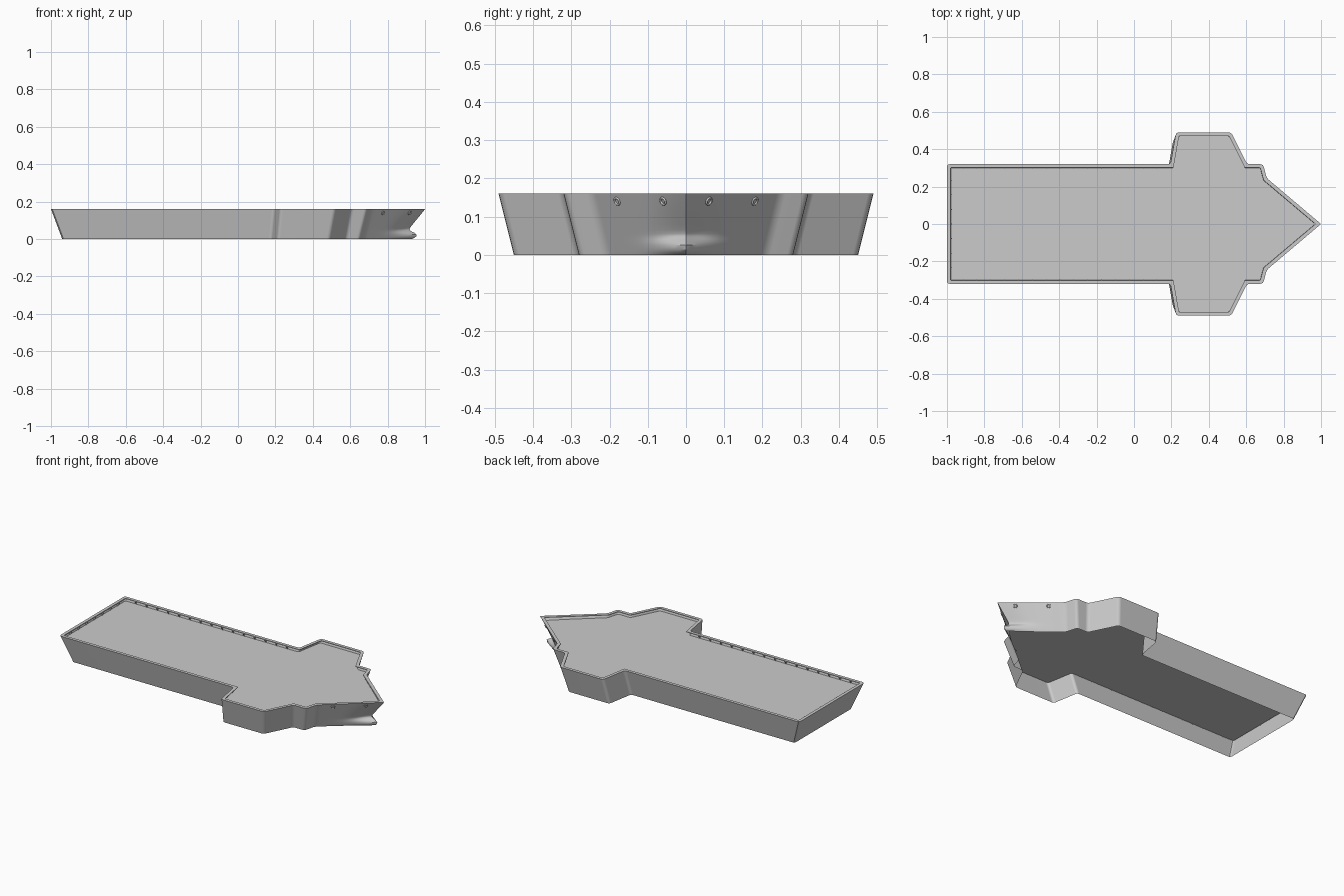
import bpy, bmesh, math
from mathutils import Vector

if "Cube" in bpy.data.objects:
    bpy.data.objects.remove(bpy.data.objects["Cube"])

H, DECK = 0.16, 0.138
# half outlines (stern to bow tip) at the rim and at the open bottom
TOP = [(-1, .32), (.195, .32), (.225, .49), (.52, .49), (.605, .32), (.69, .32), (.71, .245), (1, 0)]
BOT = [(-.94, .28), (.18, .28), (.21, .45), (.49, .45), (.575, .28), (.65, .28), (.67, .205), (.92, 0)]
# stem shape: reach added (bulb) or removed (hollow above it) at each height
STEM = {0: .01, .006: .02, .014: .026, .025: .021, .034: .005, .041: -.013, .048: -.025,
        .055: -.03, .065: -.029, .08: -.025, .11: -.015, DECK: -.006}
BOW_STEPS = 14


def corners(z):
    t = z / H
    return [Vector(b).lerp(Vector(a), t) for a, b in zip(TOP, BOT)]


def offset(pts, d):
    """Half outline moved inward by d with mitred corners."""
    full = [Vector((pts[0].x, -pts[0].y))] + pts + [Vector((pts[-2].x, -pts[-2].y))]
    out = []
    for p, q, r in zip(full, full[1:], full[2:]):
        e, f = (q - p).normalized(), (r - q).normalized()
        n, m = Vector((e.y, -e.x)), Vector((f.y, -f.x))
        out.append(q + (n + m) * d / (1 + n.dot(m)))
    return out


def ring(z, inset=0.0):
    pts = offset(corners(z), inset)
    r = max(.016 - inset * .6, .004)
    half = []
    # small rounded corners
    for i, q in enumerate(pts[:-1]):
        p = pts[i - 1] if i else Vector((q.x, -q.y))
        a = q + (p - q).normalized() * r
        b = q + (pts[i + 1] - q).normalized() * r
        for t in (0, .33, .67, 1):
            half.append(a * (1 - t) ** 2 + q * 2 * t * (1 - t) + b * t * t)
    # finely divided bow, swelling or hollowing near the centreline
    start, tip = half[-1], pts[-1]
    swell = STEM.get(z, 0)
    for i in range(1, BOW_STEPS + 1):
        p = start.lerp(tip, i / BOW_STEPS)
        p.x += swell * math.exp(-(p.y / .07) ** 2)
        half.append(p)
    full = half + [Vector((p.x, -p.y)) for p in reversed(half[:-1])]
    return [Vector((p.x, p.y, z)) for p in full]


def make(name, bm):
    me = bpy.data.meshes.new(name)
    bm.to_mesh(me)
    bm.free()
    ob = bpy.data.objects.new(name, me)
    bpy.context.collection.objects.link(ob)
    return ob


# hull shell open below, rim cap, inner bulwark wall and deck in one loft
levels = [(z, 0) for z in STEM] + [(H, 0), (H, .019), (.156, .019), (.156, .004), (DECK, .004)]
bm = bmesh.new()
rows = [[bm.verts.new(p) for p in ring(*lv)] for lv in levels]
for a, b in zip(rows, rows[1:]):
    for i in range(len(a)):
        j = (i + 1) % len(a)
        bm.faces.new((b[i], b[j], a[j], a[i]))
deck = bm.faces.new(rows[-1][::-1])
bmesh.ops.triangulate(bm, faces=[deck])
hull = make("hull", bm)
bpy.context.view_layer.objects.active = hull
hull.select_set(True)
bpy.ops.object.shade_smooth_by_angle(angle=math.radians(32))
hull.modifiers.new("flat_panels", 'WEIGHTED_NORMAL').keep_sharp = True

# triangular brackets under the rim along the long sides and stern
bm = bmesh.new()
base = offset(corners(DECK), .004)
stern, step = base[0], base[1]
flip = lambda p: Vector((p.x, -p.y))
for a, b in ((stern, step), (flip(step), flip(stern)), (flip(stern), stern)):
    d = (b - a).normalized()
    inward = Vector((d.y, -d.x))
    n = int((b - a).length / .07)
    for k in range(1, n):
        c = a.lerp(b, k / n)
        f, g = [[bm.verts.new((*(c + d * s + inward * w), z))
                 for w, z in ((-.003, DECK), (.003, DECK), (.014, .156), (-.003, .156))]
                for s in (-.0015, .0015)]
        bm.faces.new(f)
        bm.faces.new(g[::-1])
        for i in range(4):
            j = (i + 1) % 4
            bm.faces.new((f[i], g[i], g[j], f[j]))
bmesh.ops.recalc_face_normals(bm, faces=bm.faces)
make("rim_brackets", bm)

# mooring rings on the bow, two per side
c = corners(.14)
shoulder, tip = c[-2], c[-1]
for side in (1, -1):
    for y in (.06, .18):
        p = tip.lerp(shoulder, y / shoulder.y)
        normal = Vector((.62, side * .75, -.35))
        bpy.ops.mesh.primitive_torus_add(major_radius=.009, minor_radius=.003, major_segments=20,
                                         minor_segments=8, location=(p.x, side * y, .14),
                                         rotation=normal.to_track_quat('Z', 'Y').to_euler())
        bpy.context.object.name = "mooring_ring"
        bpy.ops.object.shade_smooth_by_angle(angle=math.radians(60))
